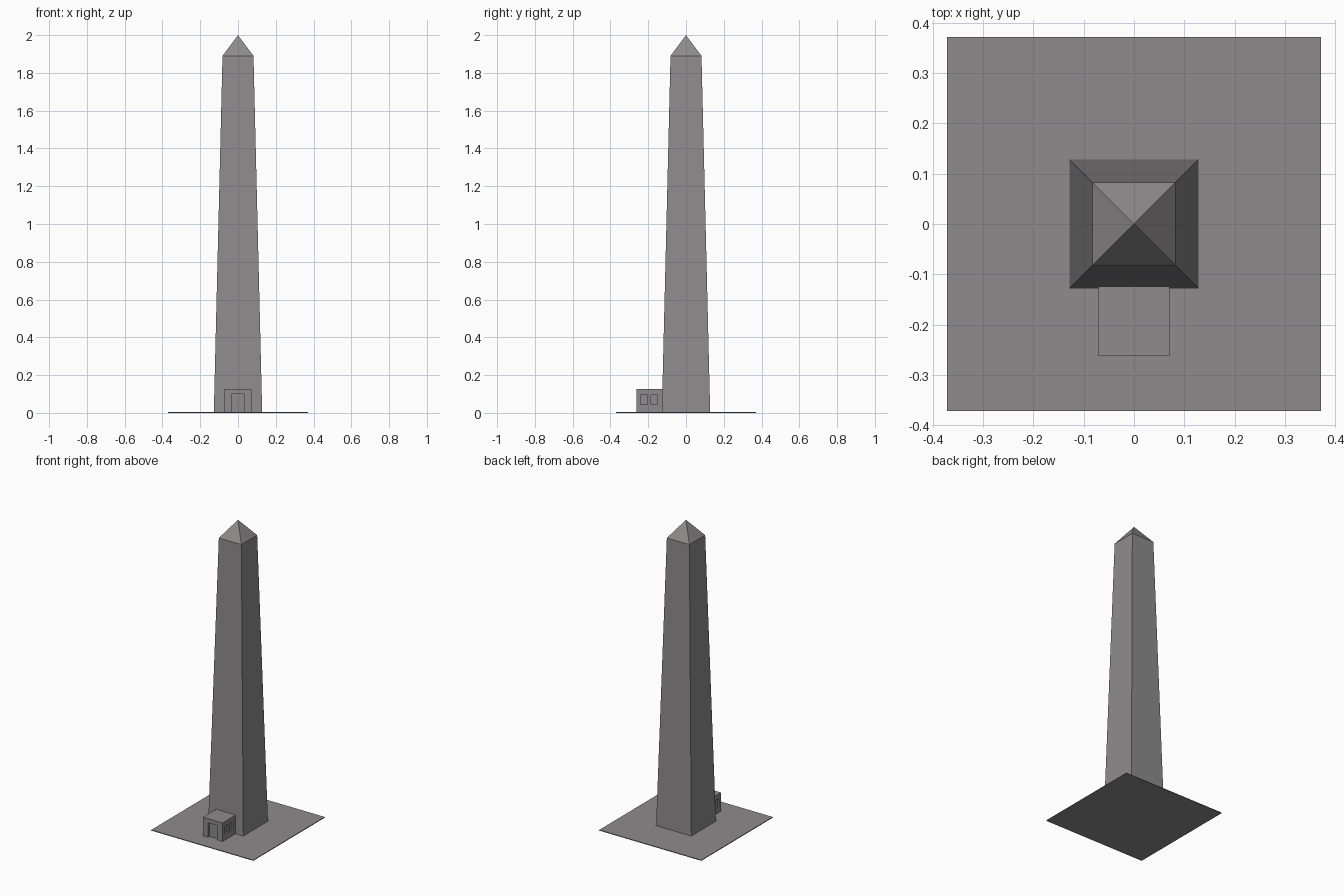
import bpy, bmesh

if "Cube" in bpy.data.objects:
    bpy.data.objects.remove(bpy.data.objects["Cube"])

stone = bpy.data.materials.new("grey stone")
stone.diffuse_color = (0.27, 0.26, 0.26, 1)
stone.use_nodes = True
stone.node_tree.nodes["Principled BSDF"].inputs["Base Color"].default_value = stone.diffuse_color


def make_object(name, bm):
    bmesh.ops.recalc_face_normals(bm, faces=bm.faces)
    mesh = bpy.data.meshes.new(name)
    bm.to_mesh(mesh)
    bm.free()
    mesh.materials.append(stone)
    ob = bpy.data.objects.new(name, mesh)
    bpy.context.collection.objects.link(ob)
    return ob


def add_box(bm, lo, hi):
    """Box between two opposite corners."""
    verts = bmesh.ops.create_cube(bm, size=1)["verts"]
    for v in verts:
        v.co = [(a + b) / 2 + c * (b - a) for a, b, c in zip(lo, hi, v.co)]


# Thin square paving
bm = bmesh.new()
add_box(bm, (-0.371, -0.371, 0), (0.371, 0.371, 0.005))
make_object("paving", bm)

# Tapered shaft closing to a pyramid tip
bm = bmesh.new()
rings = [[bm.verts.new((sx * r, sy * r, z)) for sx, sy in ((-1, -1), (1, -1), (1, 1), (-1, 1))]
         for r, z in ((0.128, 0.003), (0.082, 1.89))]
tip = bm.verts.new((0, 0, 2))
bm.faces.new(rings[0])
for i in range(4):
    j = (i + 1) % 4
    bm.faces.new((rings[0][i], rings[0][j], rings[1][j], rings[1][i]))
    bm.faces.new((rings[1][i], rings[1][j], tip))
make_object("obelisk_shaft", bm)

# Entrance block against the front of the shaft
bm = bmesh.new()
add_box(bm, (-0.071, -0.262, 0.003), (0.071, -0.12, 0.127))
entrance = make_object("entrance_block", bm)

# Recesses: front doorway and two windows on each side
bm = bmesh.new()
add_box(bm, (-0.035, -0.3, -0.02), (0.035, -0.247, 0.1))
for side in (-1, 1):
    for y in (-0.222, -0.168):
        x0, x1 = sorted((side * 0.06, side * 0.1))
        add_box(bm, (x0, y - 0.018, 0.045), (x1, y + 0.018, 0.095))
cutter = make_object("recess_cutter", bm)
cutter.hide_render = True
cutter.hide_set(True)

cut = entrance.modifiers.new("recesses", "BOOLEAN")
cut.operation = "DIFFERENCE"
cut.solver = "EXACT"
cut.object = cutter
